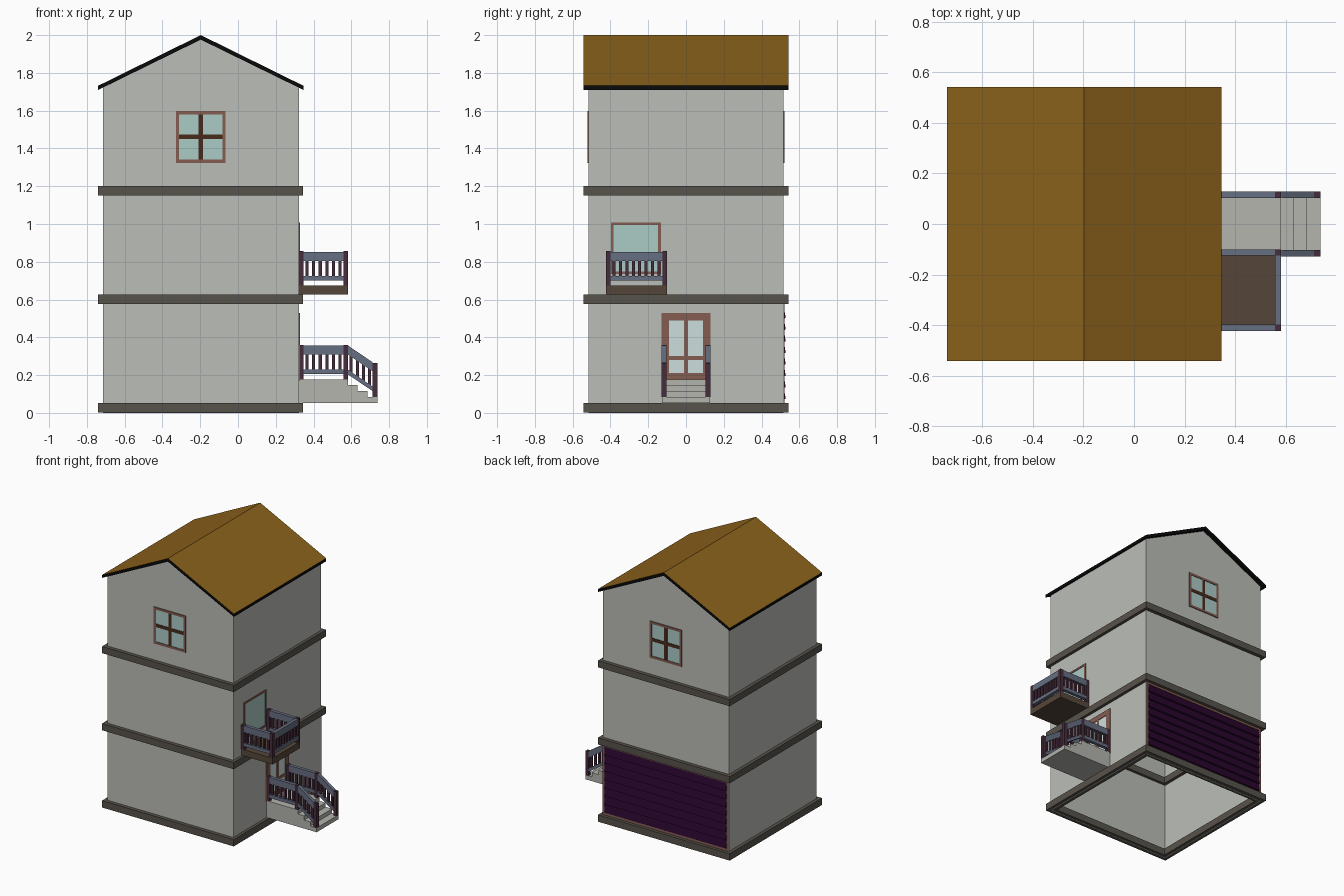
import bpy, bmesh
from math import pi

if "Cube" in bpy.data.objects:
    bpy.data.objects.remove(bpy.data.objects["Cube"])


def material(name, rgb):
    m = bpy.data.materials.new(name)
    m.diffuse_color = [(c / 255) ** 2.2 for c in rgb] + [1]
    m.use_nodes = True
    m.node_tree.nodes["Principled BSDF"].inputs["Base Color"].default_value = m.diffuse_color
    return m


WALL = material("wall_paint", (186, 188, 182))
BAND = material("band_stone", (88, 84, 76))
GOLD = material("roof_gold", (138, 98, 33))
BLACK = material("trim_black", (18, 18, 18))
FRAME = material("frame_brown", (130, 92, 82))
DARK = material("muntin_brown", (74, 46, 32))
GLASS = material("glass", (170, 202, 197))
PALE = material("door_glass", (203, 222, 220))
PURPLE = material("post_purple", (72, 48, 62))
SLATE = material("rail_slate", (102, 110, 128))
STEP = material("step_stone", (178, 179, 172))
DECK = material("deck_brown", (86, 72, 60))
DOOR = material("shutter_purple", (46, 14, 50))


def prism(bm, pts, a, b, axis="y"):
    """Extrude a 2D profile (u, z) from a to b along an axis."""
    def co(u, t, z):
        return (u, t, z) if axis == "y" else (t, u, z)
    lo = [bm.verts.new(co(u, a, z)) for u, z in pts]
    hi = [bm.verts.new(co(u, b, z)) for u, z in pts]
    bm.faces.new(lo)
    bm.faces.new(hi[::-1])
    for i in range(len(pts)):
        j = (i + 1) % len(pts)
        bm.faces.new((lo[i], hi[i], hi[j], lo[j]))


def box(bm, x0, x1, y0, y1, z0, z1):
    prism(bm, [(x0, z0), (x1, z0), (x1, z1), (x0, z1)], y0, y1)


def finish(bm, name, *mats):
    bmesh.ops.recalc_face_normals(bm, faces=bm.faces)
    me = bpy.data.meshes.new(name)
    bm.to_mesh(me)
    bm.free()
    for m in mats:
        me.materials.append(m)
    ob = bpy.data.objects.new(name, me)
    bpy.context.collection.objects.link(ob)
    return ob


X0, X1, XC, Y = -0.715, 0.323, -0.197, 0.516   # wall extents

# Hollow walls with gables, open below and under the roof
bm = bmesh.new()
prism(bm, [(X0, 0), (X1, 0), (X1, 1.722), (XC, 1.978), (X0, 1.722)], -Y, Y)
bmesh.ops.recalc_face_normals(bm, faces=bm.faces)
bm.normal_update()
bmesh.ops.delete(bm, geom=[f for f in bm.faces if abs(f.normal.z) > 0.1], context="FACES")
walls = finish(bm, "walls", WALL)
sol = walls.modifiers.new("thickness", "SOLIDIFY")
sol.thickness, sol.offset = 0.01, -1

# Floor bands: rings around the walls
for i, z in enumerate((0.001, 0.576, 1.15)):
    bm = bmesh.new()
    top, t = (0.052 if i == 0 else z + 0.05), 0.055
    a, b, c = -0.74, 0.345, 0.543
    box(bm, a, b, -c, -c + t, z, top)
    box(bm, a, b, c - t, c, z, top)
    box(bm, a, a + t, -c + t, c - t, z, top)
    box(bm, b - t, b, -c + t, c - t, z, top)
    finish(bm, f"floor_band_{i + 1}", BAND)

# Gable roof slab: gold on top, black edges
bm = bmesh.new()
prism(bm, [(-0.74, 1.71), (-0.74, 1.732), (XC, 2.0), (0.346, 1.732),
           (0.346, 1.71), (XC, 1.976)], -0.543, 0.543)
roof = finish(bm, "roof", BLACK, GOLD)
for p in roof.data.polygons:
    p.material_index = int(p.normal.z > 0.1)


def opening(name, loc, rot, w, z0, z1, edge, glass, vbar=0, hbar=None, bar_mat=DARK):
    """Framed glazing facing -y before rotation."""
    h = w / 2
    parts = []
    bm = bmesh.new()
    for x0, x1, a, b in ((-h, -h + edge, z0, z1), (h - edge, h, z0, z1),
                         (-h + edge, h - edge, z0, z0 + edge), (-h + edge, h - edge, z1 - edge, z1)):
        box(bm, x0, x1, -0.006, 0, a, b)
    parts.append(finish(bm, name + "_frame", FRAME))
    bm = bmesh.new()
    box(bm, -h + edge, h - edge, -0.002, 0, z0 + edge, z1 - edge)
    parts.append(finish(bm, name + "_glass", glass))
    if vbar:
        bm = bmesh.new()
        box(bm, -vbar / 2, vbar / 2, -0.005, 0, z0 + edge, z1 - edge)
        for s in (-1, 1):
            box(bm, *sorted((s * vbar / 2, s * (h - edge))), -0.005, 0, *hbar)
        parts.append(finish(bm, name + "_bars", bar_mat))
    for ob in parts:
        ob.location, ob.rotation_euler = loc, (0, 0, rot)


# Windows and doors
opening("front_window", (XC, -Y, 0), 0, 0.264, 1.324, 1.597, 0.017, GLASS, 0.024, (1.45, 1.474))
opening("back_window", (XC, Y, 0), pi, 0.264, 1.324, 1.597, 0.017, GLASS, 0.024, (1.45, 1.474))
opening("balcony_window", (X1, -0.265, 0), pi / 2, 0.264, 0.735, 1.008, 0.014, GLASS)
opening("entry_door", (X1, 0, 0), pi / 2, 0.26, 0.17, 0.53, 0.04, PALE, 0.022, (0.28, 0.302), FRAME)

# Garage shutter: overlapping slats as a saw-tooth profile
bm = bmesh.new()
n, z0, z1 = 8, 0.07, 0.56
step = (z1 - z0) / n
saw = [(Y - 0.004, z0)]
for i in range(n):
    saw += [(Y + 0.012, z0 + i * step + 0.004), (Y + 0.002, z0 + (i + 1) * step)]
prism(bm, saw + [(Y - 0.004, z1)], X0 + 0.018, X1 - 0.018, "x")
finish(bm, "garage_shutter", DOOR)
bm = bmesh.new()
box(bm, X0 + 0.002, X0 + 0.018, Y, Y + 0.005, 0.052, 0.576)
box(bm, X1 - 0.018, X1 - 0.002, Y, Y + 0.005, 0.052, 0.576)
box(bm, X0 + 0.018, X1 - 0.018, Y, Y + 0.005, 0.052, 0.07)
box(bm, X0 + 0.018, X1 - 0.018, Y, Y + 0.005, 0.56, 0.576)
finish(bm, "garage_frame", FRAME)

# Entry landing and steps
bm = bmesh.new()
prism(bm, [(X1, 0.053), (0.738, 0.053), (0.738, 0.085), (0.685, 0.085), (0.685, 0.116),
           (0.633, 0.116), (0.633, 0.147), (0.582, 0.147), (0.582, 0.178), (X1, 0.178)], -0.128, 0.128)
finish(bm, "entry_steps", STEP)

# Balcony slab
bm = bmesh.new()
box(bm, X1, 0.582, -0.423, -0.1, 0.628, 0.675)
finish(bm, "balcony_slab", DECK)

W = 0.025                                       # rail and post width


def rail_run(rails, bars, u0, u1, t, za, zb, n, axis="y"):
    """Top rail, bottom rail and balusters from u0 to u1, centred on t."""
    for lo, hi in ((0.025, 0.05), (0.13, 0.178)):
        prism(rails, [(u0, za + lo), (u1, zb + lo), (u1, zb + hi), (u0, za + hi)],
              t - W / 2, t + W / 2, axis)
    for i in range(n):
        f = (i + 0.5) / n
        u, z = u0 + (u1 - u0) * f, za + (zb - za) * f
        prism(bars, [(u - 0.008, z + 0.04), (u + 0.008, z + 0.04),
                     (u + 0.008, z + 0.14), (u - 0.008, z + 0.14)], t - 0.008, t + 0.008, axis)


def post(bars, x, y, z):
    box(bars, x - W / 2, x + W / 2, y - W / 2, y + W / 2, z, z + 0.182)


# Balcony railing
rails, bars = bmesh.new(), bmesh.new()
for y in (-0.411, -0.113):
    rail_run(rails, bars, X1 + W, 0.558, y, 0.675, 0.675, 6)
    post(bars, X1 + W / 2, y, 0.674)
    post(bars, 0.57, y, 0.674)
rail_run(rails, bars, -0.3985, -0.1255, 0.57, 0.675, 0.675, 8, "x")
finish(rails, "balcony_rails", SLATE)
finish(bars, "balcony_balusters", PURPLE)

# Stair railings: level part, then sloping part
for side, y in (("left", -0.116), ("right", 0.116)):
    rails, bars = bmesh.new(), bmesh.new()
    rail_run(rails, bars, X1 + W, 0.558, y, 0.18, 0.18, 6)
    rail_run(rails, bars, 0.583, 0.713, y, 0.178, 0.09, 4)
    post(bars, X1 + W / 2, y, 0.177)
    post(bars, 0.57, y, 0.177)
    post(bars, 0.7255, y, 0.083)
    finish(rails, f"stair_rails_{side}", SLATE)
    finish(bars, f"stair_balusters_{side}", PURPLE)
